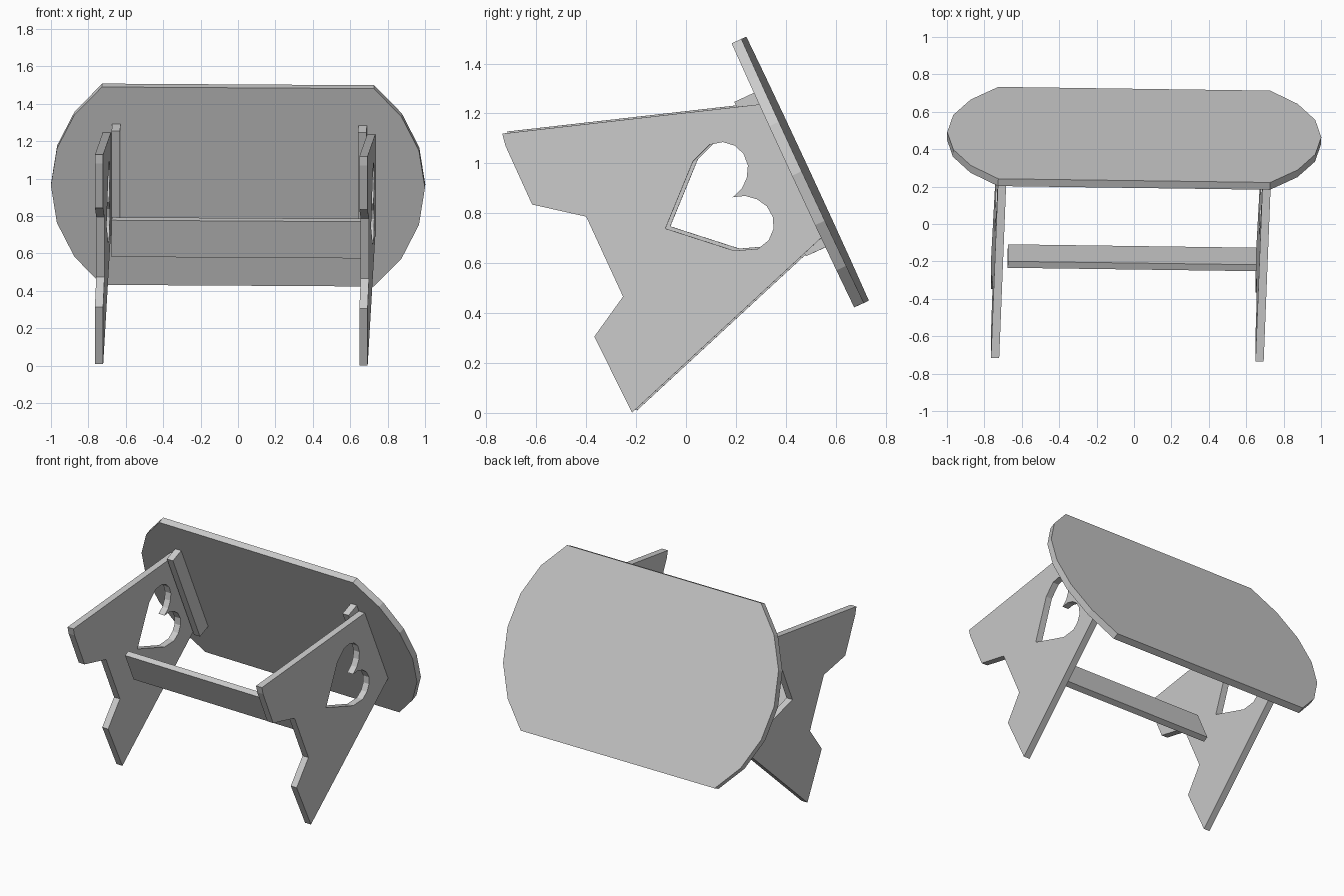
import bpy, bmesh, math

if "Cube" in bpy.data.objects:
    bpy.data.objects.remove(bpy.data.objects["Cube"])

# One plain grey for the whole table
grey = bpy.data.materials.new("plain grey")
grey.diffuse_color = (0.6, 0.6, 0.6, 1)
grey.use_nodes = True
grey.node_tree.nodes["Principled BSDF"].inputs["Base Color"].default_value = grey.diffuse_color

# The table lies tipped over: w runs across the top, u points out of the top
TILT = math.radians(65.1)
CY, CZ = 0.438, 0.956


def place(p, w, u):
    """Table coordinates (length, width, height) to the tipped, slightly skewed stance."""
    s, c = math.sin(TILT), math.cos(TILT)
    y = CY - c * w + s * u
    z = CZ + s * w + c * u
    return (p + 0.038 * y + 0.0177 * z, y - 0.0137 * p, z - 0.006 * p)


def board(name, loops, lo, hi, to_table):
    """Board cut from outline loops (the first is the rim, others are holes)."""
    bm = bmesh.new()
    edges = []
    for loop in loops:
        vs = [bm.verts.new((a, b, lo)) for a, b in loop]
        edges += [bm.edges.new((vs[i - 1], vs[i])) for i in range(len(vs))]
    if len(loops) == 1:
        bm.faces.new(vs)
    else:
        bmesh.ops.triangle_fill(bm, edges=edges, use_beauty=True, normal=(0, 0, 1))
    ext = bmesh.ops.extrude_face_region(bm, geom=bm.faces[:], use_keep_orig=True)
    for v in ext["geom"]:
        if isinstance(v, bmesh.types.BMVert):
            v.co.z = hi
    for v in bm.verts:
        v.co = place(*to_table(*v.co))
    bmesh.ops.recalc_face_normals(bm, faces=bm.faces[:])
    me = bpy.data.meshes.new(name)
    bm.to_mesh(me)
    bm.free()
    me.materials.append(grey)
    ob = bpy.data.objects.new(name, me)
    bpy.context.collection.objects.link(ob)
    return ob


def rect(w0, w1, u0, u1):
    return [(w0, u0), (w1, u0), (w1, u1), (w0, u1)]


def sideways(w, u, p):
    return (p, w, u)


# Tabletop: straight long sides with six-segment arcs at the ends
R, ARC = 0.759, math.radians(50.2)
end = [(0.241 + R * math.cos(a), R * math.sin(a))
       for a in (ARC * (i / 3 - 1) for i in range(7))]
outline = end + [(-x, -w) for x, w in end]
board("tabletop", [[(x - 0.034, w) for x, w in outline]], 0, 0.043,
      lambda p, w, u: (p, w, u))

# Side panel profile with feet, and a mirrored heart cut-out
panel = [(0.314, 0), (0.642, -0.986), (0.593, -0.995), (0.334, -0.997),
         (0.199, -0.821), (-0.154, -0.822), (-0.251, -0.994),
         (-0.591, -0.985), (-0.274, 0)]
MID = 0.022
lobe = [(0.197, -0.34), (0.23, -0.25), (0.217, -0.198), (0.184, -0.161),
        (0.14, -0.143), (0.09, -0.147), (0.048, -0.171), (0.016, -0.208)]
heart = ([(MID, -0.553)] + [(MID + w, u) for w, u in lobe] + [(MID, -0.256)]
         + [(MID - w, u) for w, u in reversed(lobe)])

# Panels and the cleats beside them under the top
for side, p_panel, p_cleat in (("left", -0.757, -0.706), ("right", 0.657, 0.611)):
    board(side + "_side_panel", [panel, heart], p_panel, p_panel + 0.044, sideways)
    board(side + "_cleat", [rect(-0.316, 0.366, -0.09, 0)],
          p_cleat, p_cleat + 0.045, sideways)

# Stretcher between the panels
board("stretcher", [rect(-0.095, 0.121, -0.695, -0.657)], -0.68, 0.65, sideways)
